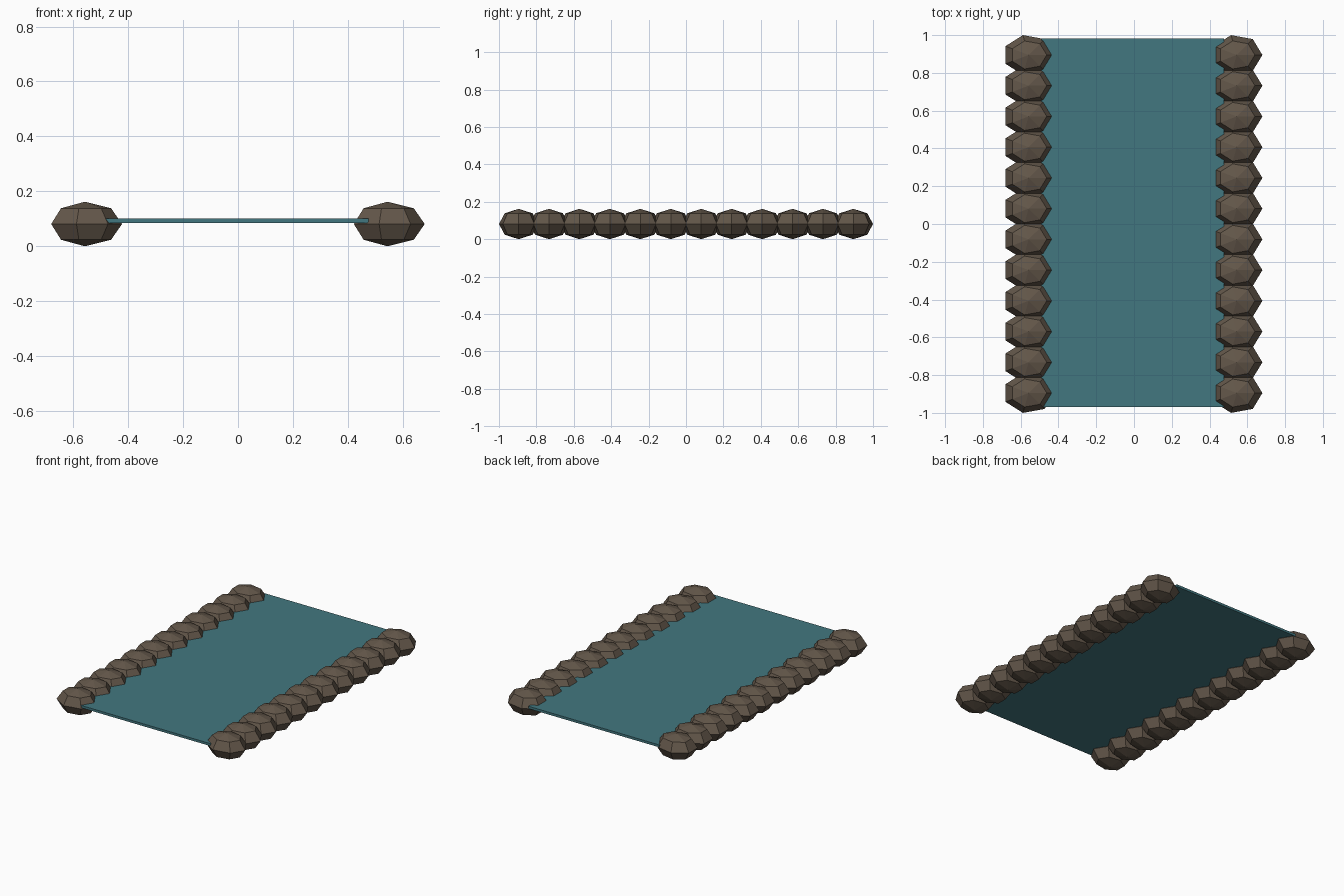
import bpy

if "Cube" in bpy.data.objects:
    bpy.data.objects.remove(bpy.data.objects["Cube"])

PITCH = 0.1627
COUNT = 12


def material(name, color):
    m = bpy.data.materials.new(name)
    m.diffuse_color = (*color, 1)
    m.use_nodes = True
    m.node_tree.nodes["Principled BSDF"].inputs["Base Color"].default_value = m.diffuse_color
    return m


stone_mat = material("stone_brown", (0.125, 0.095, 0.068))
water_mat = material("water_teal", (0.055, 0.185, 0.215))

# Flat water surface, a thin slab between the banks
bpy.ops.mesh.primitive_cube_add(size=1, location=(-0.007, 0.006, 0.0925))
water = bpy.context.object
water.name = "water"
water.scale = (0.966, 1.952, 0.016)
water.data.materials.append(water_mat)

# One faceted seven-sided bank stone, shared by both rows
bpy.ops.mesh.primitive_uv_sphere_add(segments=7, ring_count=4, radius=1)
base = bpy.context.object
mesh = base.data
mesh.name = "bank_stone"
# Turn so that one corner points along +x
far = max((v.co for v in mesh.vertices if abs(v.co.z) < 0.01), key=lambda c: c.x)
from mathutils import Matrix
from math import atan2
mesh.transform(Matrix.Rotation(-atan2(far.y, far.x), 4, 'Z'))
mesh.transform(Matrix.Diagonal((0.1357, 0.1077, 0.081, 1)))
mesh.materials.append(stone_mat)
bpy.data.objects.remove(base)

# Rows of stones along both banks
for side, x in (("left", -0.558), ("right", 0.544)):
    for i in range(COUNT):
        stone = bpy.data.objects.new(f"{side}_bank_stone_{i + 1}", mesh)
        stone.location = (x, (i - (COUNT - 1) / 2) * PITCH, 0.081)
        bpy.context.collection.objects.link(stone)
